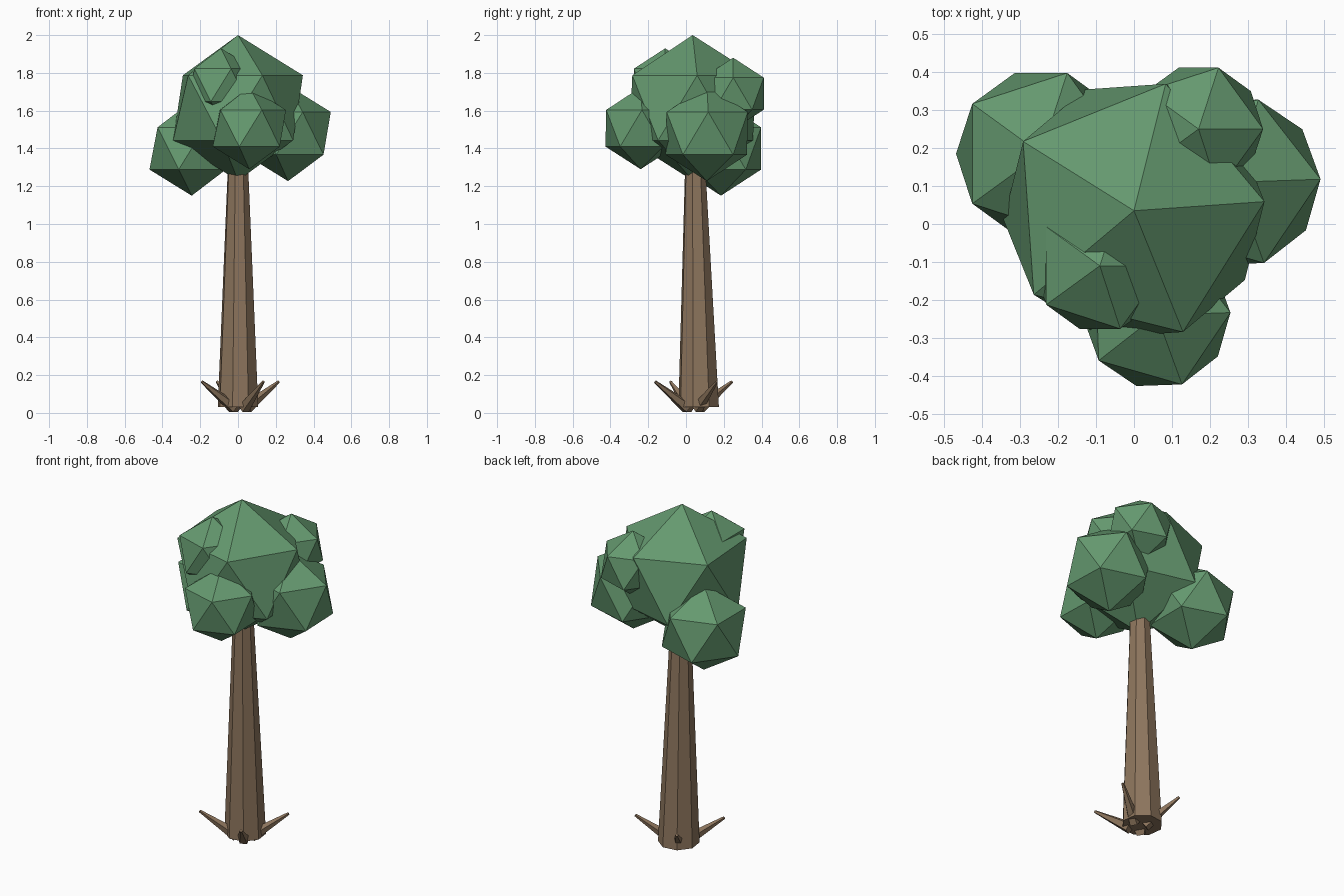
import bpy, bmesh, math
from mathutils import Vector, Matrix

if "Cube" in bpy.data.objects:
    bpy.data.objects.remove(bpy.data.objects["Cube"])


def material(name, color):
    m = bpy.data.materials.new(name)
    m.diffuse_color = (*color, 1)
    m.use_nodes = True
    m.node_tree.nodes["Principled BSDF"].inputs["Base Color"].default_value = m.diffuse_color
    return m


bark = material("bark", (0.27, 0.18, 0.11))
leaf = material("leaf", (0.13, 0.32, 0.16))


def finish(name, bm, mat):
    me = bpy.data.meshes.new(name)
    bm.to_mesh(me)
    bm.free()
    me.materials.append(mat)
    ob = bpy.data.objects.new(name, me)
    bpy.context.collection.objects.link(ob)


def tapered(name, a, b, r1, r2, sides, turn=0):
    """Tapered prism running from point a to point b."""
    a, b = Vector(a), Vector(b)
    d = b - a
    bm = bmesh.new()
    bmesh.ops.create_cone(bm, cap_ends=True, segments=sides, radius1=r1,
                          radius2=r2, depth=d.length)
    rot = d.to_track_quat('Z', 'Y').to_matrix().to_4x4()
    spin = Matrix.Rotation(math.radians(turn), 4, 'Z')
    bm.transform(Matrix.Translation((a + b) / 2) @ rot @ spin)
    finish(name, bm, bark)


# Trunk: eight-sided, horizontal ends, top shifted slightly for the lean
bm = bmesh.new()
bmesh.ops.create_cone(bm, cap_ends=True, segments=8, radius1=0.111,
                      radius2=0.05, depth=1.4,
                      matrix=Matrix.Translation((0, 0.067, 0.73))
                      @ Matrix.Rotation(math.radians(30), 4, 'Z'))
for v in bm.verts:
    if v.co.z > 1:
        v.co.y -= 0.02
finish("trunk", bm, bark)

# Four roots, flaring out and upward
for i in range(4):
    t = math.radians(-59 + 90 * i)
    d = Vector((math.cos(t), math.sin(t), 0))
    c = Vector((0.012, 0.04, 0))
    tapered(f"root_{i + 1}", c + d * 0.04 + Vector((0, 0, 0.028)),
            c + d * 0.237 + Vector((0, 0, 0.165)), 0.034, 0.008, 5)

# Foliage clumps: name, centre, radius, turn
clumps = [
    ("crown_main", (0.0, 0.035, 1.615), 0.385, 4),
    ("clump_left", (-0.245, 0.185, 1.40), 0.25, 0),
    ("clump_right", (0.265, 0.11, 1.48), 0.253, 2),
    ("clump_front", (0.06, -0.24, 1.507), 0.217, 2),
    ("clump_upper_back", (0.17, 0.25, 1.69), 0.19, 0),
    ("clump_upper_front", (-0.09, -0.11, 1.735), 0.195, 0),
]
for name, c, r, turn in clumps:
    bm = bmesh.new()
    bmesh.ops.create_icosphere(bm, subdivisions=1, radius=r,
                               matrix=Matrix.Translation(c)
                               @ Matrix.Rotation(math.radians(turn), 4, 'Z'))
    finish(name, bm, leaf)
